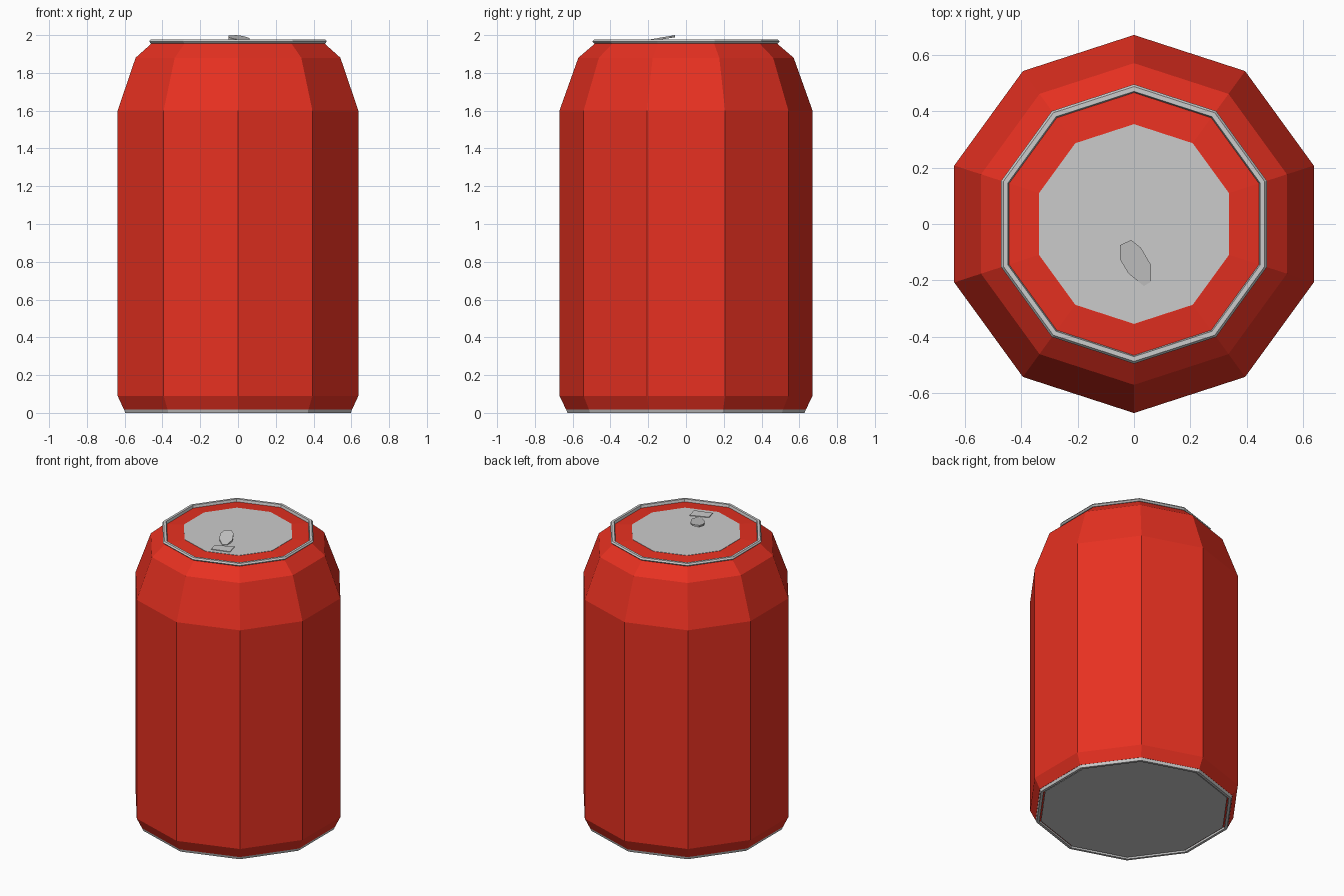
import bpy, bmesh, math

if "Cube" in bpy.data.objects:
    bpy.data.objects.remove(bpy.data.objects["Cube"])

SIDES = 10

red = bpy.data.materials.new("red_paint")
red.diffuse_color = (0.8, 0.03, 0.015, 1)
red.use_nodes = True
red.node_tree.nodes["Principled BSDF"].inputs["Base Color"].default_value = red.diffuse_color


def finish(name, bm, mat=None):
    bmesh.ops.recalc_face_normals(bm, faces=bm.faces)
    me = bpy.data.meshes.new(name)
    bm.to_mesh(me)
    bm.free()
    if mat:
        me.materials.append(mat)
    ob = bpy.data.objects.new(name, me)
    bpy.context.collection.objects.link(ob)
    return ob


def lathe(name, profile, mat=None, ring=False):
    """Turn (radius, z) points into a ten-sided part; a ring loops closed, others get end caps."""
    bm = bmesh.new()
    loops = []
    for r, z in profile:
        angles = [math.pi / 2 + 2 * math.pi * i / SIDES for i in range(SIDES)]
        loops.append([bm.verts.new((r * math.cos(a), r * math.sin(a), z)) for a in angles])
    pairs = list(zip(loops, loops[1:]))
    if ring:
        pairs.append((loops[-1], loops[0]))
    else:
        bm.faces.new(loops[0])
        bm.faces.new(loops[-1])
    for a, b in pairs:
        for i in range(SIDES):
            j = (i + 1) % SIDES
            bm.faces.new((a[i], a[j], b[j], b[i]))
    return finish(name, bm, mat)


def plate(name, outline, height, thickness):
    """Thin plate from an xy outline; height(y) gives its top surface."""
    bm = bmesh.new()
    top = [bm.verts.new((x, y, height(y))) for x, y in outline]
    low = [bm.verts.new((x, y, height(y) - thickness)) for x, y in outline]
    bm.faces.new(top)
    bm.faces.new(low[::-1])
    n = len(outline)
    for i in range(n):
        j = (i + 1) % n
        bm.faces.new((top[i], low[i], low[j], top[j]))
    return finish(name, bm)


# Painted body with tapered shoulder and sloping top
lathe("can_body", [(0.615, 0.014), (0.635, 0.018), (0.67, 0.09), (0.67, 1.6),
                   (0.57, 1.88), (0.48, 1.957), (0.355, 1.968)], red)

# Bare metal rims
lathe("top_rim", [(0.485, 1.956), (0.495, 1.966), (0.487, 1.976),
                  (0.47, 1.976), (0.465, 1.956)], ring=True)
lathe("bottom_rim", [(0.628, 0.0), (0.634, 0.018), (0.61, 0.018), (0.61, 0.0)], ring=True)

# Lid and base discs
lathe("lid", [(0.354, 1.955), (0.354, 1.97)])
lathe("base", [(0.6, 0.006), (0.6, 0.016)])

# Mouth panel and tilted pull tab
plate("mouth_panel", [(0.0, -0.25), (0.015, -0.315), (0.135, -0.28), (0.115, -0.205)],
      lambda y: 1.974, 0.008)
plate("pull_tab", [(-0.05, -0.075), (-0.05, -0.125), (-0.02, -0.175), (0.035, -0.22),
                   (0.06, -0.205), (0.06, -0.145), (0.025, -0.085), (-0.01, -0.057)],
      lambda y: 2.0 + (y + 0.057) * 0.17, 0.011)
